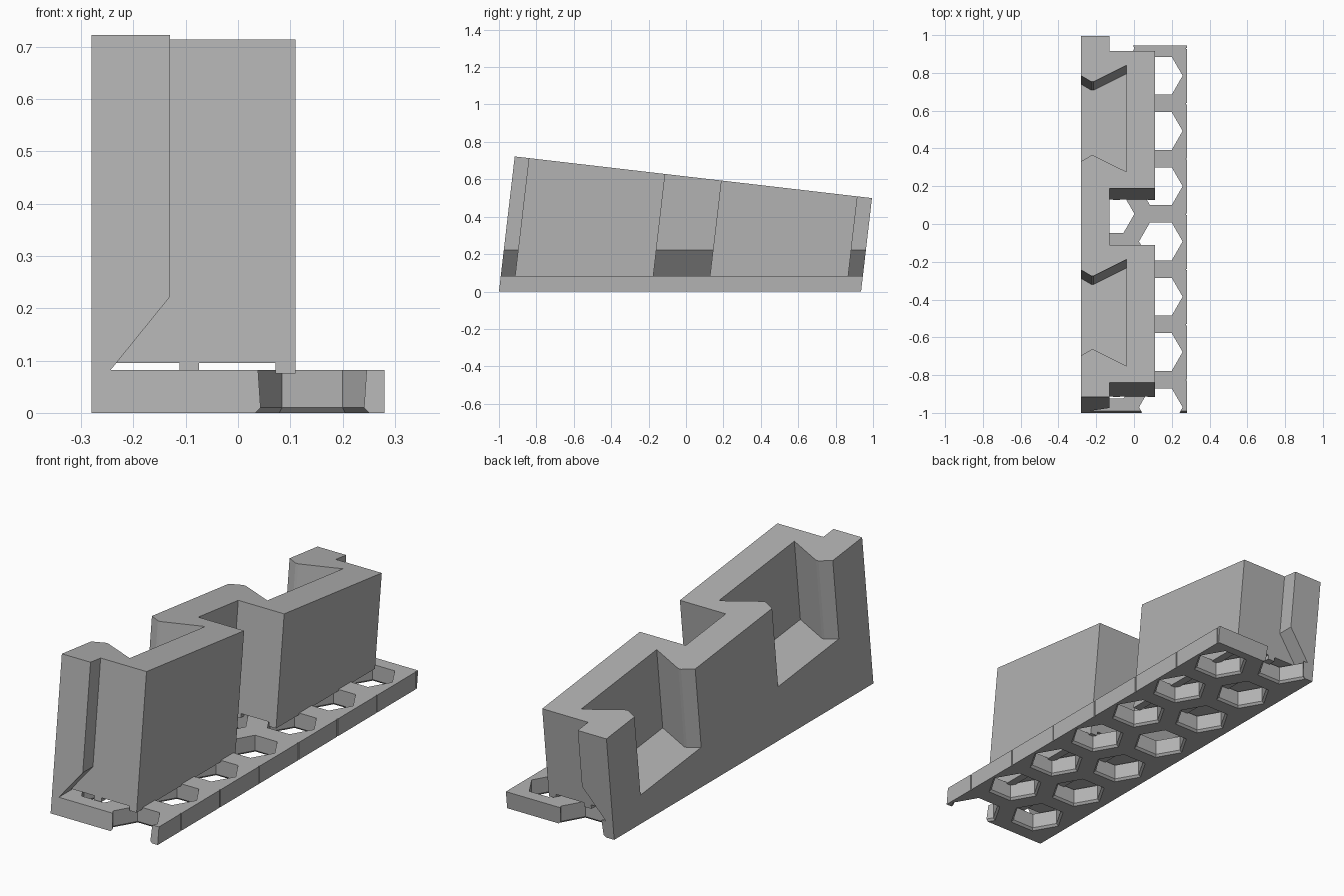
import bpy, bmesh, math
from mathutils import Matrix

if "Cube" in bpy.data.objects:
    bpy.data.objects.remove(bpy.data.objects["Cube"])

TILT = math.radians(6.65)
LENGTH, HEIGHT = 1.923, 0.727
# leaning frame: origin at the front foot, second axis runs back, third runs up
LEAN = Matrix.Translation((0, -1, 0)) @ Matrix.Rotation(-TILT, 4, 'X')

grey = bpy.data.materials.new("mid grey")
grey.diffuse_color = (0.45, 0.45, 0.45, 1)
grey.use_nodes = True
grey.node_tree.nodes["Principled BSDF"].inputs["Base Color"].default_value = grey.diffuse_color


def loft(name, rings, matrix=None):
    """Closed solid through equal-length rings of 3D points."""
    bm = bmesh.new()
    rows = [[bm.verts.new(p) for p in ring] for ring in rings]
    n = len(rows[0])
    for a, b in zip(rows, rows[1:]):
        for i in range(n):
            j = (i + 1) % n
            bm.faces.new((a[i], a[j], b[j], b[i]))
    bm.faces.new(rows[0][::-1])
    bm.faces.new(rows[-1])
    if matrix:
        bm.transform(matrix)
    bmesh.ops.recalc_face_normals(bm, faces=bm.faces)
    me = bpy.data.meshes.new(name)
    bm.to_mesh(me)
    bm.free()
    me.materials.append(grey)
    ob = bpy.data.objects.new(name, me)
    bpy.context.collection.objects.link(ob)
    return ob


def box(name, x, y, z, matrix=None):
    ring = [(x[0], y[0]), (x[1], y[0]), (x[1], y[1]), (x[0], y[1])]
    return loft(name, [[(a, b, h) for a, b in ring] for h in z], matrix)


def combine(target, other, operation):
    """Apply a boolean and remove the helper."""
    mod = target.modifiers.new("cut", 'BOOLEAN')
    mod.operation, mod.object, mod.solver = operation, other, 'EXACT'
    bpy.context.view_layer.objects.active = target
    bpy.ops.object.modifier_apply(modifier=mod.name)
    bpy.data.objects.remove(other)


# base plate with two staggered columns of hexagonal holes, flared underneath
holder = box("tilted_holder", (-0.28, 0.28), (-1.2, 1.2), (0, 0.082))
PITCH = 0.2925
for cx, start in ((0.142, -0.97), (-0.113, -0.824)):
    for k in range(7):
        cy = start + k * PITCH
        rings = [[(cx + r * math.cos(i * math.pi / 3), cy + r * math.sin(i * math.pi / 3), z)
                  for i in range(6)]
                 for r, z in ((0.137, -0.01), (0.1155, 0.01), (0.1155, 0.12))]
        combine(holder, loft("hole", rings), 'DIFFERENCE')

# fine grooves in the outer edge of the plate, between the holes
for k in range(7):
    y = -0.826 + k * PITCH
    combine(holder, box("groove", (0.276, 0.3), (y - 0.003, y + 0.003), (-0.01, 0.1)), 'DIFFERENCE')

# back spine with an undercut foot
profile = [(-0.28, 0), (-0.245, 0), (-0.245, 0.08), (-0.13, 0.222), (-0.13, 0.9), (-0.28, 0.9)]
combine(holder, loft("spine", [[(x, y, z) for x, z in profile] for y in (-1.2, 1.2)]), 'UNION')

# two leaning pocket blocks, floating just over the plate on narrow runners
CENTRES = (0.443, 1.478)
for c in CENTRES:
    for x, floor in (((-0.25, 0.11), 0.095), ((0.072, 0.11), 0.075), ((-0.112, -0.075), 0.075)):
        top = 0.9 if floor > 0.09 or x[1] > 0.1 else 0.35
        block = box("block", x, (c - 0.367, c + 0.367), (-0.4, top), LEAN)
        combine(block, box("under", (-1, 1), (-2, 2), (-1, floor)), 'DIFFERENCE')
        combine(holder, block, 'UNION')

# trim the ends and the top square to the lean
combine(holder, box("envelope", (-1, 1), (0, LENGTH), (-1, HEIGHT), LEAN), 'INTERSECT')

# dovetail pockets, open at the top and through the spine face
half = [(-0.32, 0.252), (-0.227, 0.197), (-0.213, 0.197), (-0.04, 0.284)]
for c in CENTRES:
    m = c + 0.006
    ring = [(x, m - d) for x, d in half] + [(x, m + d) for x, d in reversed(half)]
    combine(holder, loft("pocket", [[(x, v, w) for x, v in ring] for w in (HEIGHT - 0.39, 1)], LEAN),
            'DIFFERENCE')

for poly in holder.data.polygons:
    poly.use_smooth = False
